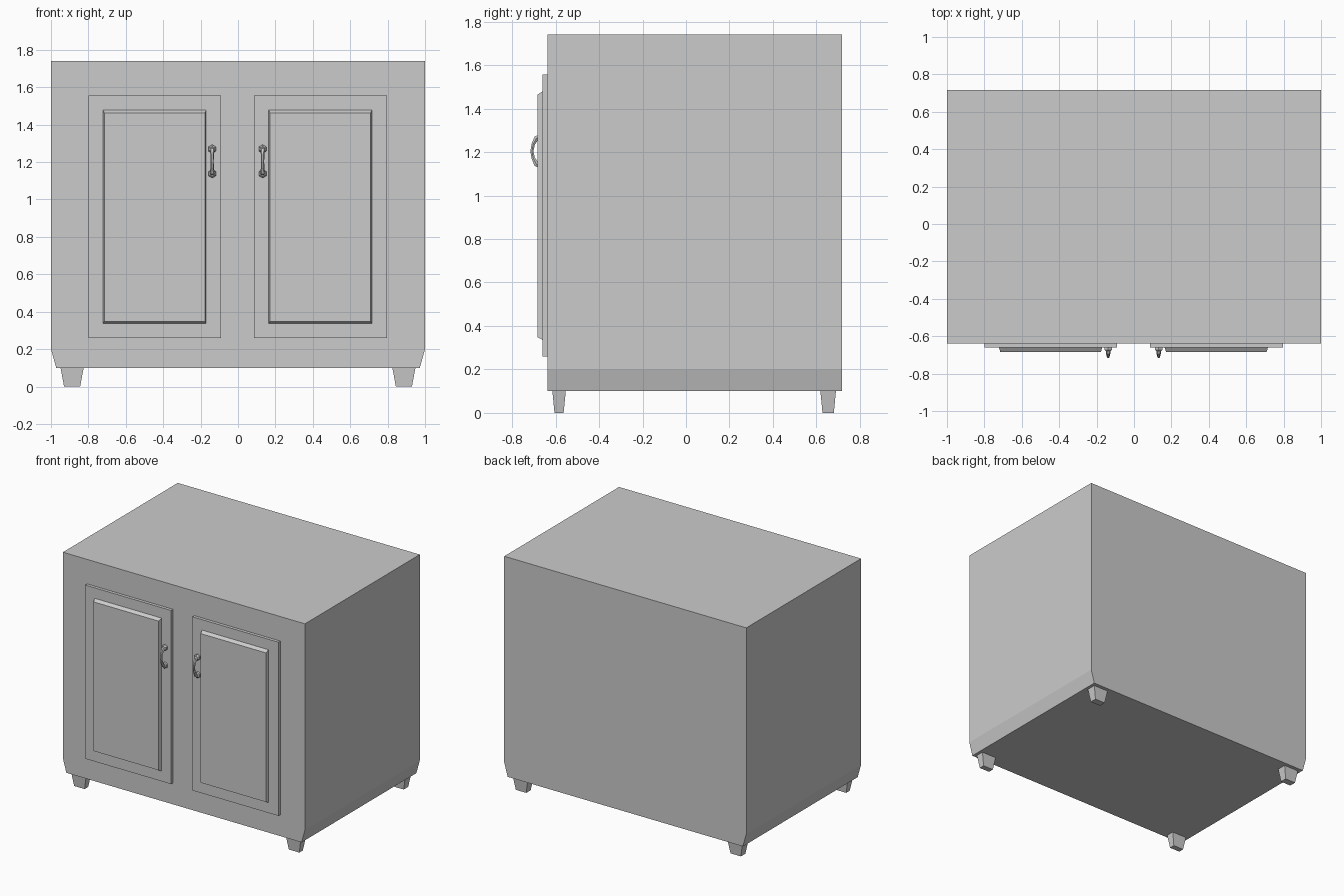
import bpy, bmesh, math

if "Cube" in bpy.data.objects:
    bpy.data.objects.remove(bpy.data.objects["Cube"])


def loft(name, rings):
    """Closed solid through successive rings of equal point count."""
    bm = bmesh.new()
    vr = [[bm.verts.new(p) for p in r] for r in rings]
    n = len(vr[0])
    for a, b in zip(vr, vr[1:]):
        for i in range(n):
            j = (i + 1) % n
            bm.faces.new((a[i], a[j], b[j], b[i]))
    bm.faces.new(vr[0][::-1])
    bm.faces.new(vr[-1])
    bmesh.ops.recalc_face_normals(bm, faces=bm.faces)
    me = bpy.data.meshes.new(name)
    bm.to_mesh(me)
    bm.free()
    ob = bpy.data.objects.new(name, me)
    bpy.context.collection.objects.link(ob)
    return ob


def rect_z(x0, x1, y0, y1, z):
    return [(x0, y0, z), (x1, y0, z), (x1, y1, z), (x0, y1, z)]


def rect_y(x0, x1, z0, z1, y):
    return [(x0, y, z0), (x1, y, z0), (x1, y, z1), (x0, y, z1)]


FRONT, BACK = -0.638, 0.717

# Cabinet body, tapering inward on both sides at the bottom
loft("cabinet_body", [rect_z(-0.972, 0.972, FRONT, BACK, 0.10),
                      rect_z(-1, 1, FRONT, BACK, 0.20),
                      rect_z(-1, 1, FRONT, BACK, 1.74)])

# Tapered feet
for sx, side in ((-1, "left"), (1, "right")):
    for cy, hy, end in ((-0.584, 0.031, "front"), (0.654, 0.036, "back")):
        cx = sx * 0.887
        rings = [rect_z(cx - hx, cx + hx, cy - h, cy + h, z)
                 for hx, h, z in ((0.043, hy - 0.01, 0), (0.062, hy, 0.102))]
        loft(f"{end}_{side}_foot", rings)


def handle(side, cx):
    base = -0.661
    # Hexagonal mounting roses
    for label, cz in (("lower", 1.138), ("upper", 1.270)):
        rings = []
        for r, y in ((0.023, base + 0.002), (0.023, base - 0.012), (0.014, base - 0.020)):
            rings.append([(cx + r * math.sin(k * math.pi / 3), y,
                           cz + r * math.cos(k * math.pi / 3)) for k in range(6)])
        loft(f"{side}_{label}_handle_rose", rings)
    # Arched grip, thicker at both ends
    path = [(-0.672, 1.138, 0.013), (-0.688, 1.144, 0.013), (-0.703, 1.172, 0.009),
            (-0.709, 1.204, 0.008), (-0.703, 1.236, 0.009), (-0.688, 1.264, 0.013),
            (-0.672, 1.270, 0.013)]
    rings = []
    for i, (y, z, r) in enumerate(path):
        a, b = path[max(i - 1, 0)], path[min(i + 1, len(path) - 1)]
        ty, tz = b[0] - a[0], b[1] - a[1]
        ln = math.hypot(ty, tz)
        ny, nz = -tz / ln, ty / ln
        rings.append([(cx + r * math.cos(t), y + ny * r * math.sin(t), z + nz * r * math.sin(t))
                      for t in (k * math.pi / 3 for k in range(6))])
    loft(f"{side}_handle_grip", rings)


# Doors with raised, bevelled panels
for side, x0, x1, p0, p1, hx in (("left", -0.80, -0.09, -0.722, -0.17, -0.138),
                                 ("right", 0.086, 0.797, 0.164, 0.716, 0.132)):
    loft(f"{side}_door", [rect_y(x0, x1, 0.26, 1.557, FRONT + 0.01),
                          rect_y(x0, x1, 0.26, 1.557, -0.661)])
    loft(f"{side}_door_panel", [rect_y(p0, p1, 0.336, 1.479, -0.655),
                                rect_y(p0, p1, 0.336, 1.479, -0.661),
                                rect_y(p0 + 0.007, p1 - 0.007, 0.349, 1.463, -0.684)])
    handle(side, hx)
